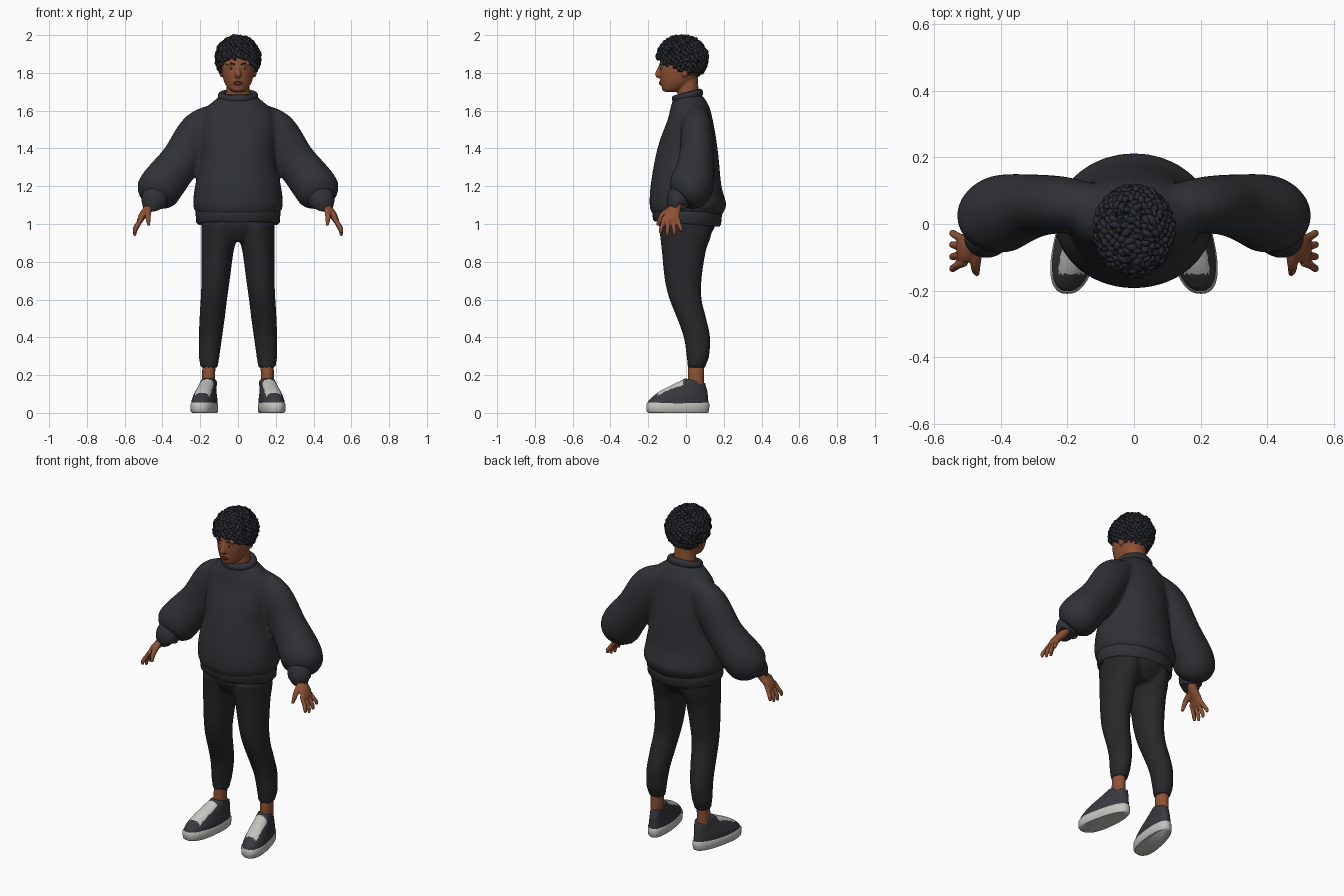
import bpy, bmesh, math, random
from mathutils import Vector

cube = bpy.data.objects.get("Cube")
if cube:
    bpy.data.objects.remove(cube, do_unlink=True)
random.seed(4)
X, Y, Z = Vector((1, 0, 0)), Vector((0, 1, 0)), Vector((0, 0, 1))


def material(name, r, g, b):
    m = bpy.data.materials.new(name)
    m.use_nodes = True
    m.diffuse_color = (r, g, b, 1)
    bsdf = m.node_tree.nodes["Principled BSDF"]
    bsdf.inputs["Base Color"].default_value = (r, g, b, 1)
    bsdf.inputs["Roughness"].default_value = 0.8
    return m


SKIN = material("brown skin", 0.27, 0.085, 0.036)
LIP = material("lip brown", 0.17, 0.05, 0.03)
HAIR = material("black hair", 0.021, 0.023, 0.029)
KNIT = material("charcoal knit", 0.03, 0.031, 0.036)
PANTS = material("black cloth", 0.021, 0.021, 0.024)
SHOE = material("dark grey canvas", 0.04, 0.04, 0.048)
WHITE = material("off white rubber", 0.55, 0.55, 0.53)
EYE = material("eye white", 0.4, 0.36, 0.33)


def smooth_path(secs, steps):
    """Catmull-Rom interpolation between sections."""
    secs = [Vector(s) for s in secs]
    out = []
    for i in range(len(secs) - 1):
        a, b, c, d = secs[max(i - 1, 0)], secs[i], secs[i + 1], secs[min(i + 2, len(secs) - 1)]
        for k in range(steps):
            t = k / steps
            out.append(b + ((c - a) * t + (2 * a - 5 * b + 4 * c - d) * t * t
                            + (3 * b - a - 3 * c + d) * t ** 3) / 2)
    return out + [secs[-1]]


def loft(bm, secs, n=28, steps=4, flat=False, both=False, power=2):
    """Skin rings given as (x, y, z, radius u, radius v); flat keeps rings level."""
    path = smooth_path(secs, steps) if steps > 1 else [Vector(s) for s in secs]
    for side in ((1, -1) if both else (1,)):
        rings = []
        for i, s in enumerate(path):
            t = Z if flat else (path[min(i + 1, len(path) - 1)].xyz - path[max(i - 1, 0)].xyz).normalized()
            ref = X if abs(t.dot(Y)) > 0.9 else Y
            u = ref.cross(t).normalized()
            v = t.cross(u)
            ring = []
            for k in range(n):
                a = math.tau * k / n
                c, q = math.cos(a), math.sin(a)
                p = s.xyz + u * math.copysign(abs(c) ** (2 / power), c) * max(s[3], 0.001) \
                    + v * math.copysign(abs(q) ** (2 / power), q) * max(s[4], 0.001)
                p.x *= side
                ring.append(bm.verts.new(p))
            rings.append(ring)
        for r0, r1 in zip(rings, rings[1:]):
            for k in range(n):
                bm.faces.new((r0[k], r0[(k + 1) % n], r1[(k + 1) % n], r1[k]))
        bm.faces.new(rings[0])
        bm.faces.new(rings[-1])


def ball(bm, c, r, both=False):
    for side in ((1, -1) if both else (1,)):
        for v in bmesh.ops.create_uvsphere(bm, u_segments=20, v_segments=14, radius=1)["verts"]:
            v.co = Vector((side * c[0] + v.co.x * r[0], c[1] + v.co.y * r[1], c[2] + v.co.z * r[2]))


def finish(name, bm, *mats, voxel=0, relax=6, angle=50):
    """Turn the bmesh into an object, optionally fused into one skin."""
    bmesh.ops.recalc_face_normals(bm, faces=bm.faces)
    me = bpy.data.meshes.new(name)
    bm.to_mesh(me)
    bm.free()
    ob = bpy.data.objects.new(name, me)
    bpy.context.collection.objects.link(ob)
    for m in mats:
        me.materials.append(m)
    bpy.ops.object.select_all(action="DESELECT")
    bpy.context.view_layer.objects.active = ob
    ob.select_set(True)
    bpy.ops.object.shade_smooth_by_angle(angle=math.radians(angle))
    if voxel:
        fuse = ob.modifiers.new("fuse", "REMESH")
        fuse.mode, fuse.voxel_size, fuse.use_smooth_shade = "VOXEL", voxel, True
        soft = ob.modifiers.new("soften", "SMOOTH")
        soft.factor, soft.iterations = 0.5, relax
    return ob


# Sweater body and sleeves
bm = bmesh.new()
loft(bm, [(0, .01, 1.04, .2, .175), (0, .008, 1.07, .228, .195), (0, .01, 1.11, .238, .203),
          (0, 0, 1.2, .228, .188), (0, .005, 1.35, .198, .168), (0, .012, 1.45, .2, .148),
          (0, .022, 1.55, .2, .12), (0, .022, 1.61, .175, .105), (0, .018, 1.65, .13, .09),
          (0, .012, 1.685, .09, .072)], n=48, flat=True)
loft(bm, [(.09, .05, 1.585, .06, .06), (.2, .057, 1.5, .104, .083), (.3, .055, 1.34, .108, .095),
          (.4, .03, 1.21, .118, .118), (.43, .0, 1.16, .112, .106), (.445, -.025, 1.13, .075, .07)], both=True)
finish("sweater", bm, KNIT, voxel=.011, relax=8)

# Hem band, open underneath and lower at the back
bm = bmesh.new()
loft(bm, [(0, .005, 1.07, .2, .16), (0, .005, 1.01, .205, .165), (0, .005, 1.0, .213, .172),
          (0, .005, 1.01, .222, .18), (0, .005, 1.07, .225, .186), (0, .005, 1.1, .21, .175)],
     n=48, steps=1, flat=True)
for v in bm.verts:
    v.co.z -= .08 * v.co.y
finish("sweater_hem", bm, KNIT)

# Sleeve cuffs
bm = bmesh.new()
loft(bm, [(.428, -.015, 1.17, .06, .058), (.438, -.035, 1.14, .07, .062), (.447, -.048, 1.105, .065, .056),
          (.448, -.049, 1.1, .055, .047)], both=True)
finish("sleeve_cuffs", bm, KNIT)

# Collar
bpy.ops.mesh.primitive_torus_add(major_segments=40, minor_segments=12, major_radius=.085, minor_radius=.019,
                                 location=(0, .008, 1.678), rotation=(.26, 0, 0))
collar = bpy.context.object
collar.name = "sweater_collar"
collar.scale = (1.03, .82, 1.1)
collar.data.materials.append(KNIT)
bpy.ops.object.shade_smooth()

# Trousers
bm = bmesh.new()
loft(bm, [(0, .005, 1.06, .19, .15), (0, .005, .98, .188, .146), (0, 0, .91, .12, .1)], n=40, flat=True)
loft(bm, [(.098, 0, 1.0, .096, .145), (.1, -.003, .93, .095, .134), (.109, -.012, .85, .085, .116),
          (.119, -.015, .7, .075, .097), (.128, -.002, .6, .07, .085), (.137, .03, .5, .067, .077),
          (.146, .058, .4, .062, .07), (.153, .063, .3, .055, .06), (.153, .058, .262, .049, .051),
          (.153, .057, .24, .047, .048)], flat=True, both=True)
finish("trousers", bm, PANTS, voxel=.01, relax=5)

# Ankles
bm = bmesh.new()
loft(bm, [(.157, .052, .1, .036, .045), (.156, .052, .16, .034, .043), (.154, .055, .27, .035, .042)],
     flat=True, both=True)
finish("ankles", bm, SKIN)


# Shoes: level rings sheared so the toes turn outwards
def shape_shoe(bm, lean):
    for v in bm.verts:
        side = math.copysign(1, v.co.x)
        x, y, z = abs(v.co.x), v.co.y, v.co.z
        x = .165 + (x - .165) * (1 - .9 * y) - .16 * y
        z -= lean * .25 * (y - .04) * min(max((z - .08) / .08, 0), 1)
        v.co = Vector((side * x, y, z))


bm = bmesh.new()
loft(bm, [(.167, -.043, 0, .056, .158), (.167, -.043, .008, .062, .165), (.167, -.043, .045, .063, .167),
          (.167, -.043, .054, .058, .162)], n=48, steps=1, flat=True, both=True, power=2.4)
shape_shoe(bm, 0)
finish("shoe_soles", bm, WHITE)

bm = bmesh.new()
loft(bm, [(.167, -.043, .045, .06, .163), (.167, -.036, .075, .058, .153), (.166, -.014, .1, .052, .129),
          (.164, .014, .125, .047, .099), (.162, .036, .15, .044, .071), (.16, .048, .17, .041, .054),
          (.16, .05, .172, .036, .046)], n=64, steps=6, flat=True, both=True, power=2.3)
shape_shoe(bm, 1)
bm.normal_update()
for f in bm.faces:
    c = f.calc_center_median()
    centre = .165 - .16 * c.y
    if abs(abs(c.x) - centre) < .04 and -.15 < c.y < -.015 and c.z > .078:
        f.material_index = 1
finish("shoe_uppers", bm, SHOE, WHITE)

# Hands
bm = bmesh.new()
loft(bm, [(.442, -.045, 1.15, .026, .03), (.455, -.052, 1.11, .026, .03), (.48, -.062, 1.075, .024, .034),
          (.505, -.074, 1.045, .02, .043), (.522, -.08, 1.012, .015, .042)], n=20, both=True)
for y, length in ((-.116, .068), (-.092, .082), (-.068, .077), (-.045, .058)):
    fan = (y + .08) * .25
    loft(bm, [(.508, y, 1.035, .012, .012), (.532, y + fan, 1.015 - length * .3, .0125, .0115),
              (.545, y + fan * 2, 1.015 - length * .65, .0115, .011),
              (.547, y + fan * 2, 1.018 - length, .007, .007)], n=12, both=True)
loft(bm, [(.47, -.07, 1.085, .016, .018), (.476, -.115, 1.055, .016, .016), (.476, -.138, 1.025, .013, .013),
          (.472, -.15, .992, .008, .008)], n=12, both=True)
finish("hands", bm, SKIN, voxel=.0045, relax=2)

# Head, neck, nose and ears
bm = bmesh.new()
loft(bm, [(0, .025, 1.6, .075, .07), (0, .012, 1.68, .064, .058), (0, .008, 1.77, .06, .055)], flat=True)
loft(bm, [(0, -.078, 1.7, .028, .036), (0, -.068, 1.712, .048, .058), (0, -.047, 1.75, .072, .086),
          (0, -.032, 1.8, .085, .108), (0, -.025, 1.85, .09, .114), (0, -.02, 1.9, .09, .113),
          (0, -.02, 1.95, .066, .085), (0, -.02, 1.975, .03, .04)], n=40, flat=True, power=2.15)
loft(bm, [(0, -.132, 1.842, .01, .01), (0, -.143, 1.812, .012, .013), (0, -.149, 1.79, .018, .015),
          (0, -.138, 1.776, .013, .008)], n=16)
ball(bm, (0, -.127, 1.748), (.03, .013, .016))
ball(bm, (.034, -.124, 1.848), (.034, .014, .008), both=True)
ball(bm, (0, -.112, 1.716), (.026, .016, .014))
ball(bm, (.088, -.005, 1.81), (.012, .022, .034), both=True)
finish("head", bm, SKIN, voxel=.005, relax=3)

# Eyes, brows and lips
bm = bmesh.new()
ball(bm, (.035, -.126, 1.823), (.015, .008, .0055), both=True)
finish("eyes", bm, EYE)
bm = bmesh.new()
ball(bm, (.035, -.132, 1.823), (.0055, .004, .0055), both=True)
finish("irises", bm, HAIR)
bm = bmesh.new()
loft(bm, [(.014, -.138, 1.843, .002, .003), (.036, -.136, 1.85, .0045, .004), (.06, -.118, 1.845, .002, .003)],
     n=10, both=True)
finish("eyebrows", bm, HAIR)
bm = bmesh.new()
for z, r in ((1.752, .005), (1.743, .006)):
    ball(bm, (0, -.136, z), (.024, .007, r))
finish("lips", bm, LIP)

# Hair: a trimmed cap covered in short curls
CENTRE, SIZE = Vector((0, -.02, 1.877)), Vector((.106, .123, .108))


def hairline(y):
    return 1.765 + max(0, .03 - y) * .62


bm = bmesh.new()
ball(bm, CENTRE, SIZE)
bmesh.ops.delete(bm, geom=[v for v in bm.verts if v.co.z < hairline(v.co.y)], context="VERTS")
COUNT = 420
for i in range(COUNT):
    h = 1 - 2 * (i + .5) / COUNT
    a = i * 2.39996
    d = Vector((math.cos(a) * math.sqrt(1 - h * h), math.sin(a) * math.sqrt(1 - h * h), h))
    p = CENTRE + d * SIZE
    if p.z < hairline(p.y) + .004:
        continue
    normal = Vector((d.x / SIZE.x, d.y / SIZE.y, d.z / SIZE.z)).normalized()
    along = normal.cross(Vector((random.uniform(-1, 1), random.uniform(-1, 1), random.uniform(-1, 1)))).normalized()
    across = normal.cross(along)
    lift, size = random.uniform(.004, .012), random.uniform(.8, 1.2)
    curl = []
    for k in range(5):
        t = k / 2 - 1
        q = p + along * t * .02 * size + across * (.009 * t * t) + normal * (lift * (1 - t * t) + .004 * t)
        r = .0105 * size * (1 - .75 * t * t)
        curl.append((*q, r, r))
    loft(bm, curl, n=7, steps=2)
finish("curly_hair", bm, HAIR, angle=60)
